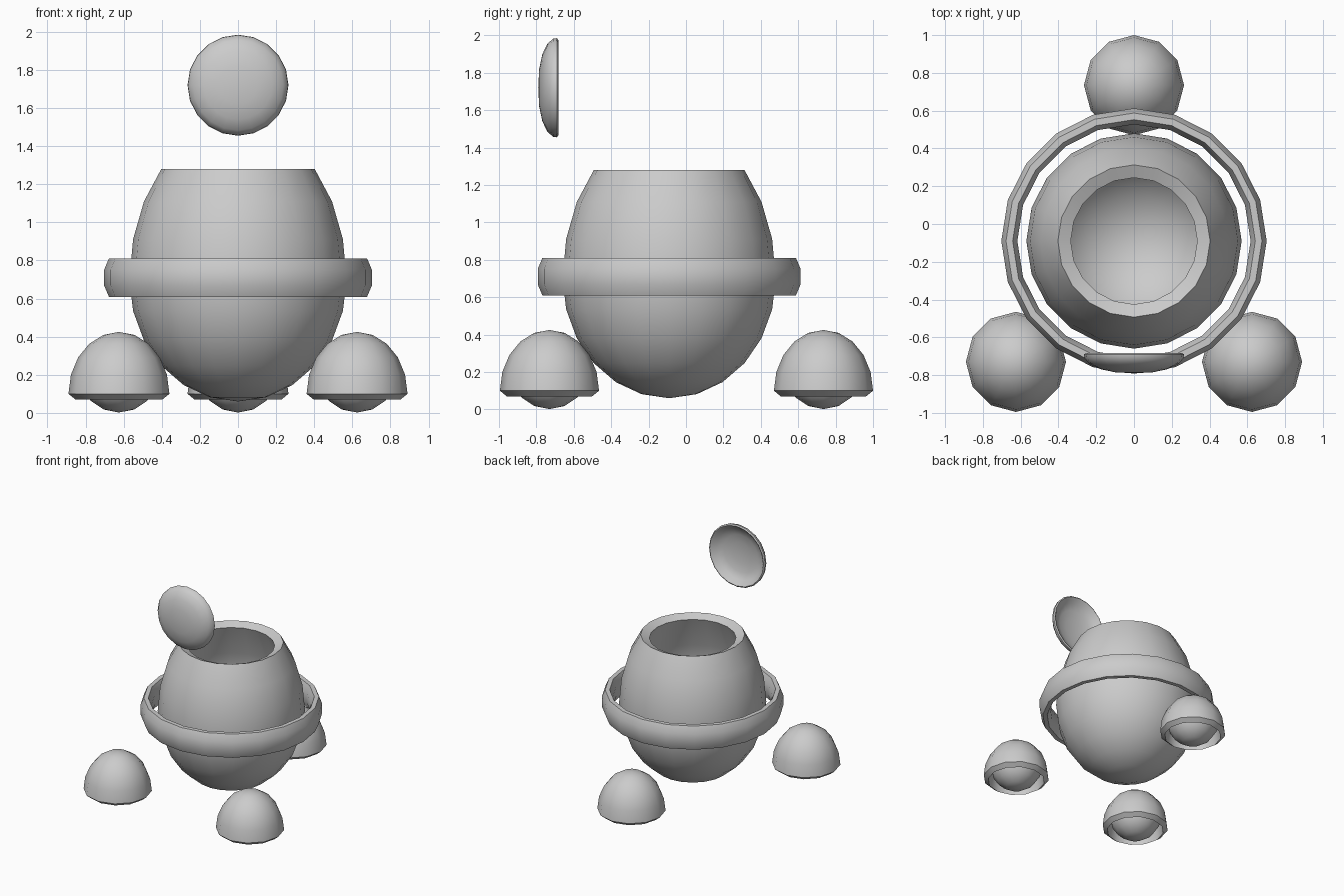
import bpy, bmesh
from math import sin, cos, pi, radians
from mathutils import Matrix

if "Cube" in bpy.data.objects:
    bpy.data.objects.remove(bpy.data.objects["Cube"])


def lathe(name, profile, sides, location, rotation=None, closed=False, angle=40):
    """Revolve (radius, height) points round z; radius 0 makes a pole."""
    bm = bmesh.new()
    rows = []
    for r, z in profile:
        if r < 1e-5:
            rows.append([bm.verts.new((0, 0, z))] * sides)
        else:
            rows.append([bm.verts.new((r * cos(2 * pi * i / sides), r * sin(2 * pi * i / sides), z))
                         for i in range(sides)])
    pairs = list(zip(rows, rows[1:]))
    if closed:
        pairs.append((rows[-1], rows[0]))
    for a, b in pairs:
        for i in range(sides):
            j = (i + 1) % sides
            bm.faces.new(list(dict.fromkeys((a[i], a[j], b[j], b[i]))))
    bmesh.ops.recalc_face_normals(bm, faces=bm.faces)
    if rotation:
        bmesh.ops.transform(bm, matrix=rotation, verts=bm.verts)
    mesh = bpy.data.meshes.new(name)
    bm.to_mesh(mesh)
    bm.free()
    obj = bpy.data.objects.new(name, mesh)
    bpy.context.collection.objects.link(obj)
    obj.location = location
    bpy.ops.object.select_all(action='DESELECT')
    obj.select_set(True)
    bpy.context.view_layer.objects.active = obj
    bpy.ops.object.shade_smooth_by_angle(angle=radians(angle))
    return obj


def arc(radius, height, start, end, step, z=0):
    """Points of an elliptical arc, angles in degrees from the equator."""
    count = round(abs(end - start) / step)
    angles = [radians(start + (end - start) * i / count) for i in range(count + 1)]
    return [(radius * cos(a), z + height * sin(a)) for a in angles]


CENTRE_Y = -0.09

# Body: hollow egg-shaped pot with an inward sloping rim
outer = arc(0.57, 0.64, -90, 0, 15, 0.70) + arc(0.57, 0.82, 15, 45, 15, 0.70)
inner = [(0.335, 1.25), (0.45, 0.98), (0.48, 0.85)] + arc(0.49, 0.56, 0, -90, 15, 0.70)
lathe("body", outer + inner, 20, (0, CENTRE_Y, 0))

# Belt: floating ring with an octagonal, upright cross-section
section = [(0.66 + 0.046 * cos(pi / 8 + k * pi / 4), 0.109 * sin(pi / 8 + k * pi / 4)) for k in range(8)]
lathe("belt", section, 20, (0, CENTRE_Y, 0.71), closed=True, angle=60)

# Eye: shallow dish, convex to the front and hollow behind
dish = [(0, 0.79), (0.1, 0.785), (0.18, 0.768), (0.237, 0.74), (0.262, 0.71), (0.265, 0.69),
        (0.255, 0.683), (0.243, 0.69), (0.215, 0.72), (0.16, 0.74), (0.09, 0.752), (0, 0.756)]
lathe("eye", dish, 20, (0, 0, 1.72), rotation=Matrix.Rotation(pi / 2, 4, 'X'), angle=60)

# Feet: domed shell covers, each over a rolling ball
cover = arc(0.265, 0.325, 90, 0, 18, 0.10) + arc(0.228, 0.31, 0, 90, 18, 0.07)
ball = arc(0.21, 0.21, -90, 90, 22.5)
for side, x, y in (("left", -0.625, -0.73), ("right", 0.625, -0.73), ("back", 0, 0.735)):
    lathe(side + "_foot_cover", cover, 12, (x, y, 0))
    lathe(side + "_foot_ball", ball, 12, (x, y, 0.212))
